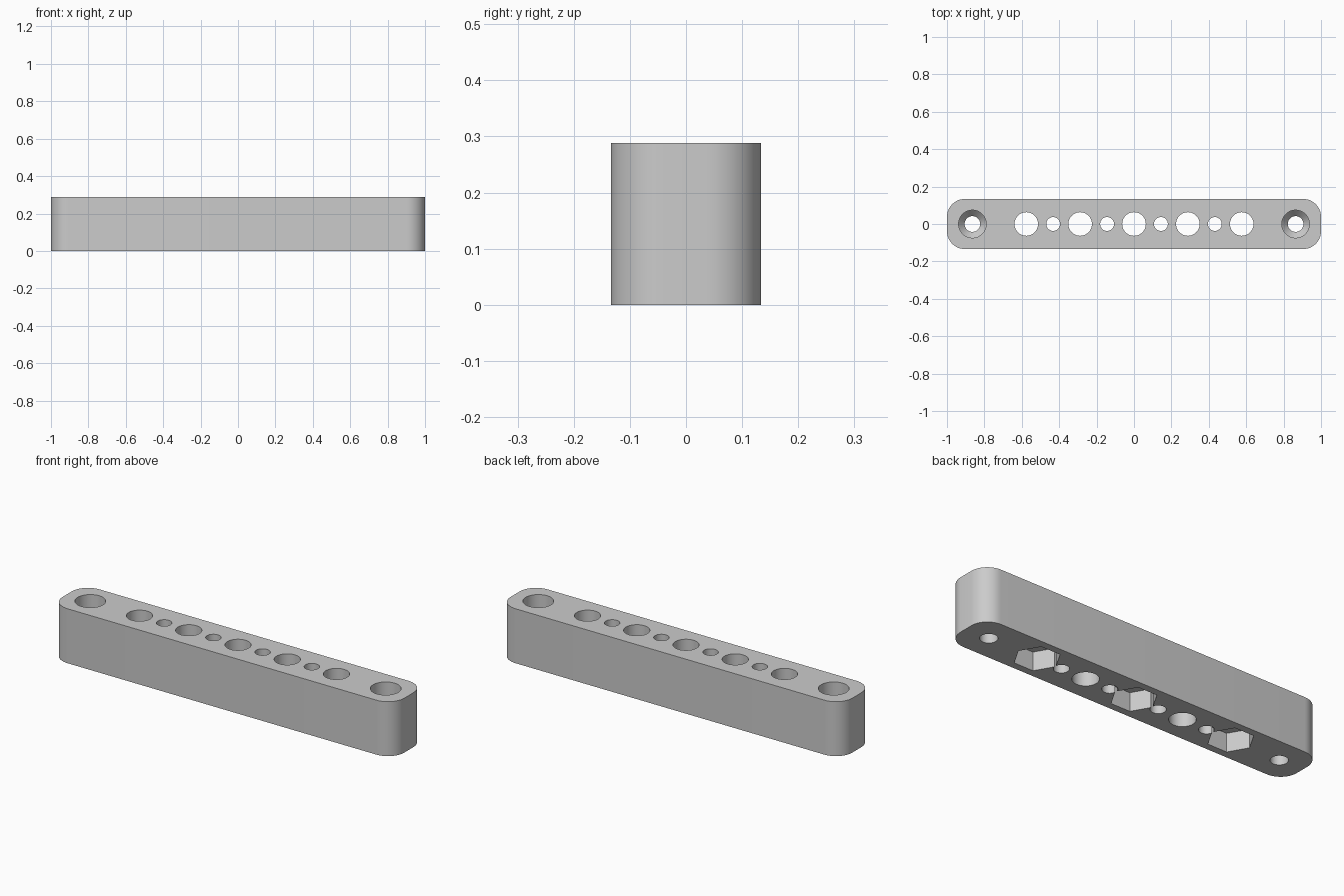
import bpy
import bmesh
import math

cube = bpy.data.objects.get("Cube")
if cube:
    bpy.data.objects.remove(cube, do_unlink=True)

LENGTH, WIDTH, HEIGHT = 2.0, 0.268, 0.288
CORNER = 0.096
PITCH = 0.288

grey = bpy.data.materials.new("plain grey")
grey.use_nodes = True
colour = (0.6, 0.6, 0.6, 1)
grey.diffuse_color = colour
grey.node_tree.nodes["Principled BSDF"].inputs["Base Color"].default_value = colour


def add_object(name, bm):
    bmesh.ops.recalc_face_normals(bm, faces=bm.faces)
    mesh = bpy.data.meshes.new(name)
    bm.to_mesh(mesh)
    bm.free()
    mesh.materials.append(grey)
    obj = bpy.data.objects.new(name, mesh)
    bpy.context.collection.objects.link(obj)
    return obj


def turned_cutter(name, x, profile, sides):
    """Closed solid turned from (radius, z) pairs around a vertical axis."""
    bm = bmesh.new()
    rings = []
    for radius, z in profile:
        angles = [math.tau * i / sides for i in range(sides)]
        rings.append([bm.verts.new((x + radius * math.cos(a), radius * math.sin(a), z))
                      for a in angles])
    for low, high in zip(rings, rings[1:]):
        for i in range(sides):
            j = (i + 1) % sides
            bm.faces.new((low[i], low[j], high[j], high[i]))
    bm.faces.new(rings[0])
    bm.faces.new(rings[-1])
    return add_object(name, bm)


def cut(target, cutter):
    cutter.hide_render = True
    mod = target.modifiers.new("hole", 'BOOLEAN')
    mod.operation = 'DIFFERENCE'
    mod.solver = 'EXACT'
    mod.object = cutter
    bpy.context.view_layer.objects.active = target
    bpy.ops.object.modifier_apply(modifier=mod.name)
    bpy.data.objects.remove(cutter, do_unlink=True)


# Bar with rounded upright corners
bm = bmesh.new()
bmesh.ops.create_cube(bm, size=1)
for v in bm.verts:
    v.co = (v.co.x * LENGTH, v.co.y * WIDTH, (v.co.z + 0.5) * HEIGHT)
upright = [e for e in bm.edges if abs(e.verts[0].co.z - e.verts[1].co.z) > 0.1]
bmesh.ops.bevel(bm, geom=upright, offset=CORNER, segments=12, profile=0.5, affect='EDGES')
bar = add_object("drilled_bar", bm)

BELOW, ABOVE = -0.05, HEIGHT + 0.05

# Row of alternating large and small through holes
for i in range(-4, 5):
    radius = 0.063 if i % 2 == 0 else 0.037
    cut(bar, turned_cutter("hole_cutter", i * PITCH / 2, [(radius, BELOW), (radius, ABOVE)], 48))

# Hexagonal nut pockets underneath the outer and middle large holes
for i in (-2, 0, 2):
    cut(bar, turned_cutter("nut_cutter", i * PITCH, [(0.111, BELOW), (0.111, 0.098)], 6))

# Recessed, countersunk screw holes at the ends
screw = [(0.042, BELOW), (0.042, 0.11), (0.074, 0.145), (0.074, ABOVE)]
for side in (-1, 1):
    cut(bar, turned_cutter("screw_cutter", side * PITCH * 3, screw, 48))

# Smooth round walls, sharp rims
bpy.ops.object.select_all(action='DESELECT')
bar.select_set(True)
bpy.context.view_layer.objects.active = bar
bpy.ops.object.shade_smooth_by_angle(angle=math.radians(30))
